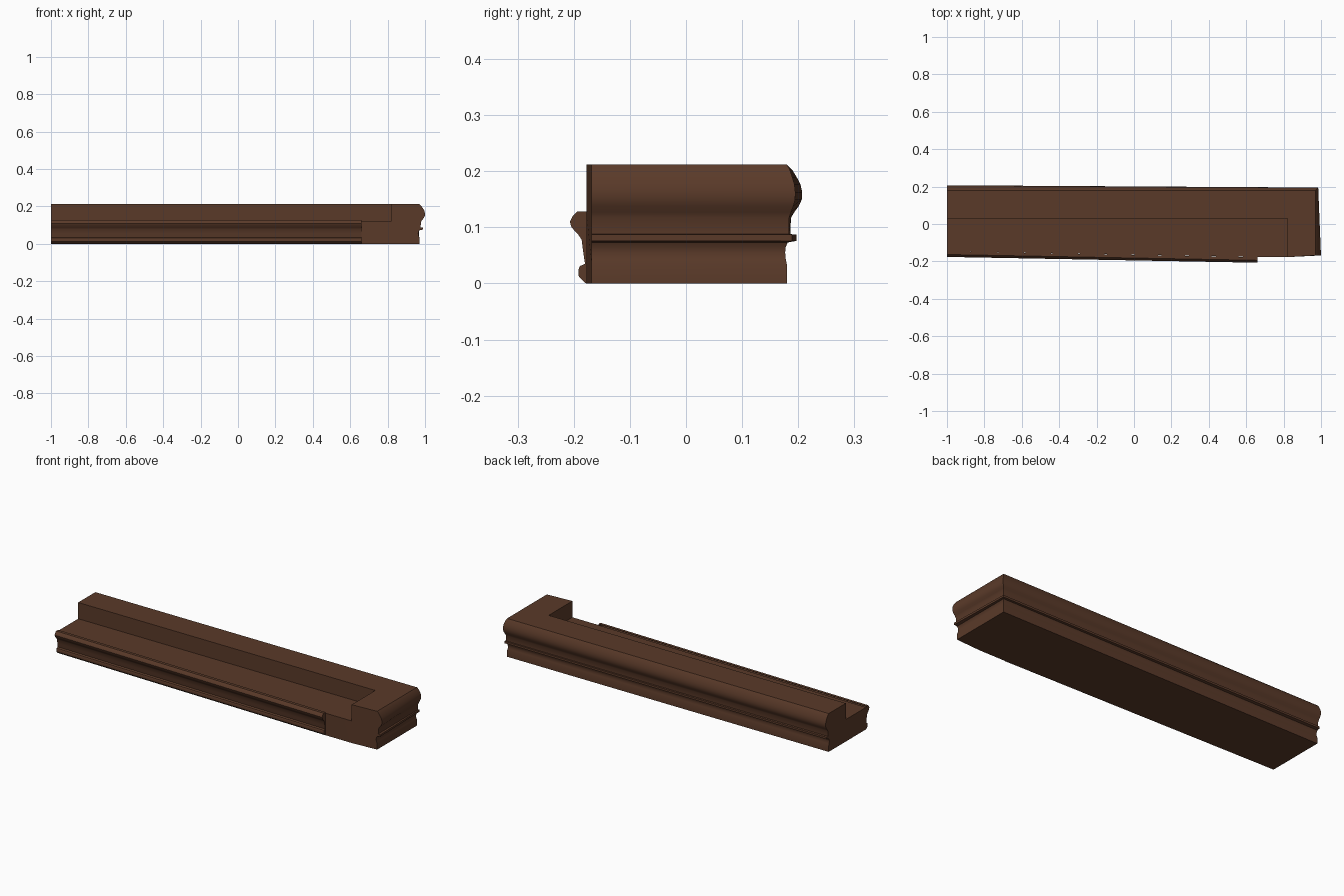
import bpy, bmesh

if "Cube" in bpy.data.objects:
    bpy.data.objects.remove(bpy.data.objects["Cube"])

wood = bpy.data.materials.new("dark brown wood")
wood.diffuse_color = (0.102, 0.042, 0.022, 1)
wood.use_nodes = True
wood.node_tree.nodes["Principled BSDF"].inputs["Base Color"].default_value = wood.diffuse_color

TOP, FLOOR = 0.212, 0.122
# moulding profile: (outward offset, height), top to bottom
EDGE = [(0, TOP), (0.009, 0.203), (0.017, 0.19), (0.024, 0.177), (0.027, 0.163), (0.0265, 0.15),
        (0.021, 0.138), (0.013, 0.127), (0.007, 0.117), (0.006, 0.088), (0.017, 0.087),
        (0.017, 0.076), (0.001, 0.073), (-0.004, 0.065), (-0.006, 0.055), (-0.004, 0.043),
        (0, 0.033), (0, 0)]
FRONT = [(0, 0.128), (0.017, 0.128), (0.025, 0.12), (0.03, 0.11), (0.027, 0.1), (0.015, 0.087),
         (0.009, 0.078), (0.006, 0.055), (0.003, 0.035), (0.012, 0.031), (0.015, 0.024),
         (0.014, 0.012), (0.004, 0.002), (0, 0)]


def finish(bm, name):
    bmesh.ops.remove_doubles(bm, verts=bm.verts, dist=1e-5)
    bmesh.ops.recalc_face_normals(bm, faces=bm.faces)
    me = bpy.data.meshes.new(name)
    bm.to_mesh(me)
    bm.free()
    me.materials.append(wood)
    ob = bpy.data.objects.new(name, me)
    bpy.context.collection.objects.link(ob)
    bpy.ops.object.select_all(action='DESELECT')
    ob.select_set(True)
    bpy.context.view_layer.objects.active = ob
    bpy.ops.object.shade_smooth_by_angle(angle=0.6)
    return ob


def face(bm, pts):
    return bm.faces.new([bm.verts.new(p) for p in pts])


def loft(bm, rows):
    for a, b in zip(rows, rows[1:]):
        for i in range(len(a) - 1):
            face(bm, (a[i], a[i + 1], b[i + 1], b[i]))


# main block: moulded back and right end, with a stepped recess in front
bm = bmesh.new()
left = [(-1, 0.18 + d, z) for d, z in EDGE]
corner = [(0.97 + d * 0.55, 0.18 + d * 0.55, z) for d, z in EDGE]
right = [(0.97 + d * 1.1, -0.168, z) for d, z in EDGE]
loft(bm, [left, corner, right])

YL, YM, YR = -0.146, -0.1765, -0.177      # front wall at x = -1, 0.66, 0.82
XS, YS = 0.82, 0.03                       # recess corner


def wall(z):
    return [(-1, YL, z), (0.66, YM, z), (XS, YR, z)]


face(bm, left + [(-1, YL, 0), (-1, YL, FLOOR), (-1, YS, FLOOR), (-1, YS, TOP)])   # left end
face(bm, right + [(XS, YR, 0), (XS, YR, FLOOR), (XS, YR, TOP)])                   # front of solid end
face(bm, [left[0], (-1, YS, TOP), (XS, YS, TOP), (XS, YR, TOP), right[0], corner[0]])
face(bm, [left[-1]] + wall(0) + [right[-1], corner[-1]])                          # underside
face(bm, wall(FLOOR) + [(XS, YS, FLOOR), (-1, YS, FLOOR)])                        # recess floor
face(bm, [(-1, YS, FLOOR), (XS, YS, FLOOR), (XS, YS, TOP), (-1, YS, TOP)])
face(bm, [(XS, YS, FLOOR), (XS, YR, FLOOR), (XS, YR, TOP), (XS, YS, TOP)])
loft(bm, [[a, b] for a, b in zip(wall(0), wall(FLOOR))])                          # low front wall
finish(bm, "moulded_base")

# front moulding strip, stopping short of the solid end
bm = bmesh.new()
loft(bm, [[(x, y - d, z) for d, z in FRONT] for x, y in ((-1, YL), (0.66, YM - 0.0005))])
face(bm, [(0.66, YM - 0.0005 - d, z) for d, z in FRONT])
face(bm, [(-1, YL - d, z) for d, z in FRONT])
finish(bm, "front_moulding")
